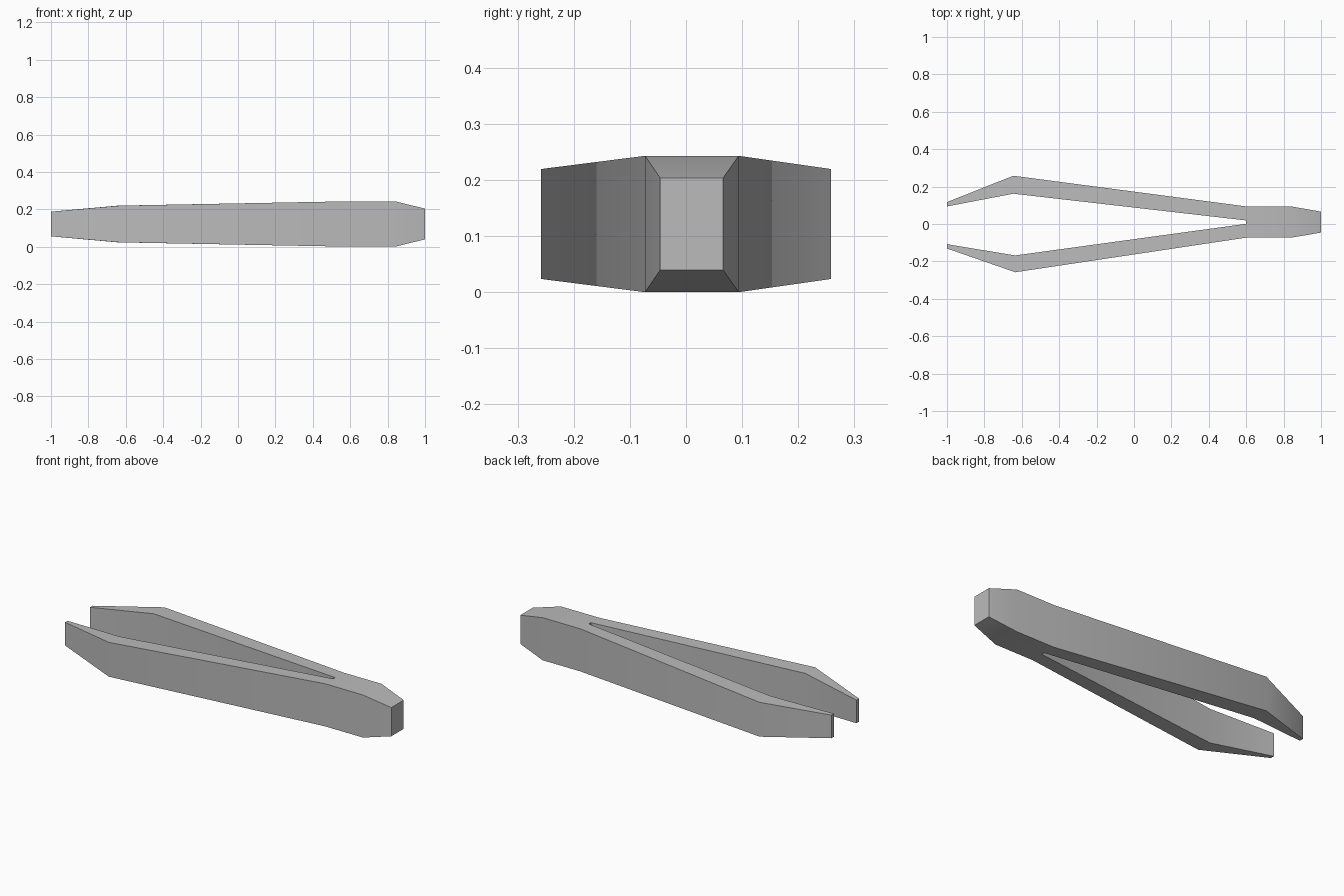
import bpy, bmesh, math

cube = bpy.data.objects.get("Cube")
if cube:
    bpy.data.objects.remove(cube, do_unlink=True)

# Brushed grey metal
metal = bpy.data.materials.new("grey metal")
metal.use_nodes = True
grey = (0.5, 0.5, 0.5, 1)
metal.diffuse_color = grey
metal.node_tree.nodes["Principled BSDF"].inputs["Base Color"].default_value = grey

# Plan outline, anticlockwise from the handle end: x, y, half height
MID = 0.1215
outline = [
    (1.0, 0.066, 0.082), (0.84, 0.094, MID), (0.6, 0.094, MID),       # handle, left side
    (-0.645, 0.258, 0.098), (-1.0, 0.117, 0.066),                     # left arm, outside
    (-1.0, 0.094, 0.066), (-0.645, 0.162, 0.098), (0.6, 0.019, MID),  # left arm, inside
    (0.6, 0.001, MID), (-0.635, -0.168, 0.098), (-1.0, -0.108, 0.066),  # right arm, inside
    (-1.0, -0.131, 0.066), (-0.635, -0.258, 0.098), (0.6, -0.073, MID),  # right arm, outside
    (0.84, -0.073, MID), (1.0, -0.046, 0.082),                        # handle, right side
]
# Upper faces: handle end, handle, two arms and two tips
caps = [(0, 1, 14, 15), (1, 2, 7, 8, 13, 14),
        (2, 3, 6, 7), (3, 4, 5, 6), (8, 9, 12, 13), (9, 10, 11, 12)]

bm = bmesh.new()
top = [bm.verts.new((x, y, MID + h)) for x, y, h in outline]
low = [bm.verts.new((x, y, MID - h)) for x, y, h in outline]
for cap in caps:
    bm.faces.new([top[i] for i in cap])
    bm.faces.new([low[i] for i in reversed(cap)])
for i in range(len(outline)):
    j = (i + 1) % len(outline)
    bm.faces.new((low[j], top[j], top[i], low[i]))
bmesh.ops.recalc_face_normals(bm, faces=bm.faces[:])

mesh = bpy.data.meshes.new("tweezers")
bm.to_mesh(mesh)
bm.free()
mesh.materials.append(metal)
tweezers = bpy.data.objects.new("tweezers", mesh)
bpy.context.collection.objects.link(tweezers)

# Soft shading across the shallow bends, crisp edges elsewhere
bpy.context.view_layer.objects.active = tweezers
tweezers.select_set(True)
bpy.ops.object.shade_smooth_by_angle(angle=math.radians(32))
